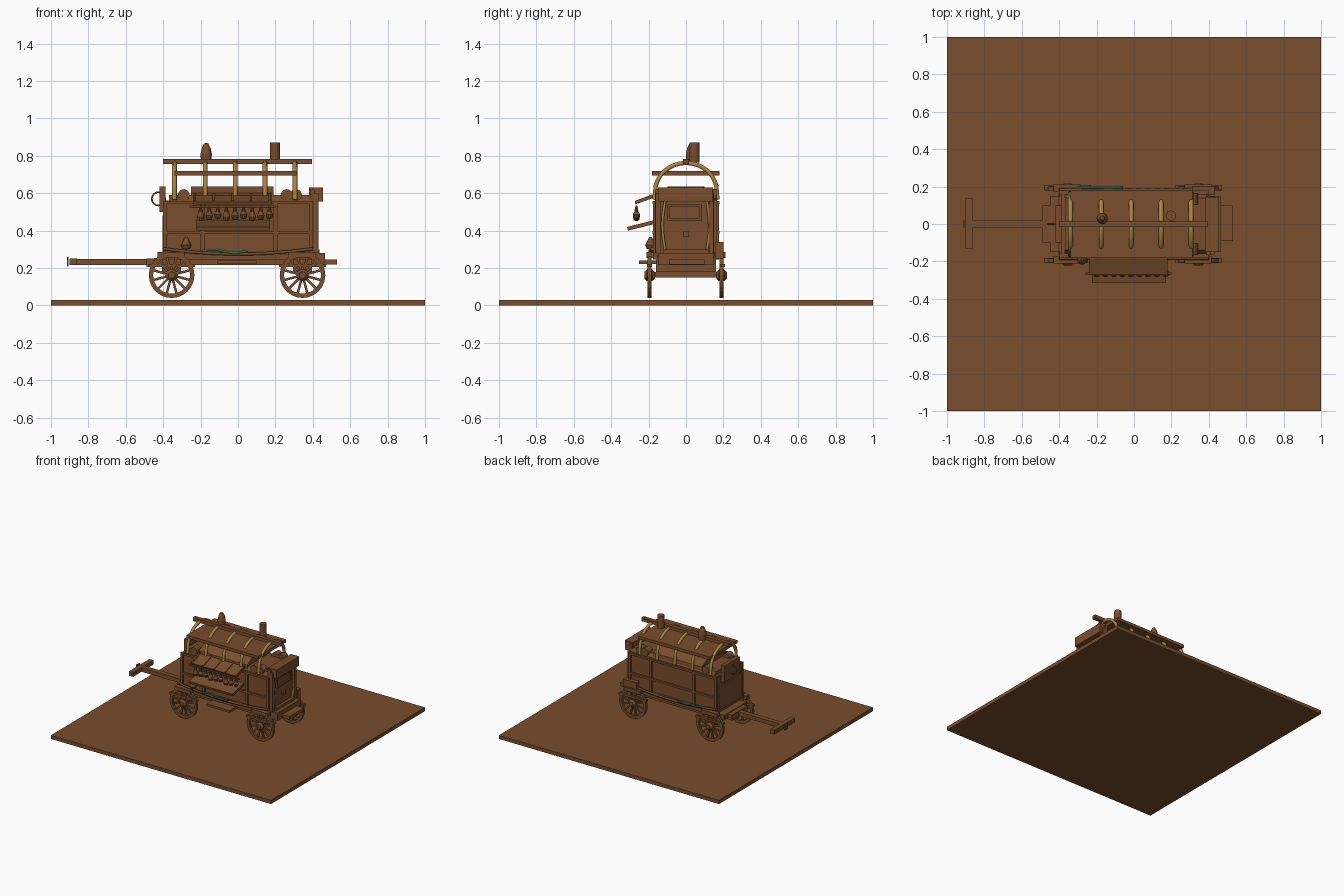
import bpy, bmesh, math
from mathutils import Vector

if "Cube" in bpy.data.objects:
    bpy.data.objects.remove(bpy.data.objects["Cube"])


def material(name, color):
    m = bpy.data.materials.new(name)
    m.diffuse_color = (*color, 1)
    m.use_nodes = True
    m.node_tree.nodes["Principled BSDF"].inputs["Base Color"].default_value = m.diffuse_color
    return m


WOOD = material("brown wood", (0.19, 0.075, 0.027))
GOLD = material("golden wood", (0.42, 0.235, 0.062))
GREEN = material("green cloth", (0.025, 0.25, 0.11))


def finish(name, bm, mat, smooth=False):
    bmesh.ops.recalc_face_normals(bm, faces=bm.faces)
    for f in bm.faces:
        f.smooth = smooth
    me = bpy.data.meshes.new(name)
    bm.to_mesh(me)
    bm.free()
    me.materials.append(mat)
    ob = bpy.data.objects.new(name, me)
    bpy.context.collection.objects.link(ob)
    return ob


def box(name, x, y, z, mat=WOOD, rot=0.0):
    """Box from (min, max) pairs, optionally tilted about x."""
    bm = bmesh.new()
    bmesh.ops.create_cube(bm, size=1)
    for v in bm.verts:
        v.co = Vector((v.co.x * (x[1] - x[0]), v.co.y * (y[1] - y[0]), v.co.z * (z[1] - z[0])))
    ob = finish(name, bm, mat)
    ob.location = (sum(x) / 2, sum(y) / 2, sum(z) / 2)
    ob.rotation_euler.x = rot
    return ob


def lathe(name, profile, loc, mat=WOOD, seg=16, rot=(0, 0, 0)):
    """Spin (radius, height) points about local z."""
    bm = bmesh.new()
    rings = [[bm.verts.new((r * math.cos(2 * math.pi * i / seg), r * math.sin(2 * math.pi * i / seg), h))
              for i in range(seg)] for r, h in profile]
    for a, b in zip(rings, rings[1:]):
        for i in range(seg):
            bm.faces.new((a[i], a[(i + 1) % seg], b[(i + 1) % seg], b[i]))
    bmesh.ops.remove_doubles(bm, verts=bm.verts, dist=1e-5)
    ob = finish(name, bm, mat)
    ob.location, ob.rotation_euler = loc, rot
    return ob


def tube(name, pts, radius, mat=WOOD, cyclic=False):
    """Round bar along a path."""
    cu = bpy.data.curves.new(name, 'CURVE')
    cu.dimensions = '3D'
    cu.bevel_depth, cu.bevel_resolution, cu.use_fill_caps = radius, 1, True
    sp = cu.splines.new('POLY')
    sp.points.add(len(pts) - 1)
    for p, c in zip(sp.points, pts):
        p.co = (*c, 1)
    sp.use_cyclic_u = cyclic
    cu.materials.append(mat)
    ob = bpy.data.objects.new(name, cu)
    bpy.context.collection.objects.link(ob)
    return ob


def extrude_yz(name, profile, x, mat=WOOD):
    """Extrude a (y, z) outline along x."""
    bm = bmesh.new()
    f = bm.faces.new([bm.verts.new((x[0], y, z)) for y, z in profile])
    r = bmesh.ops.extrude_face_region(bm, geom=[f])
    for v in r["geom"]:
        if isinstance(v, bmesh.types.BMVert):
            v.co.x = x[1]
    return finish(name, bm, mat)


def wheel(name, x, y):
    bm = bmesh.new()
    n, w = 24, 0.011
    sec = [(0.122, -w), (0.122, w), (0.099, w), (0.099, -w)]
    rings = [[bm.verts.new((r * math.cos(2 * math.pi * i / n), d, r * math.sin(2 * math.pi * i / n)))
              for r, d in sec] for i in range(n)]
    for i in range(n):
        a, b = rings[i], rings[(i + 1) % n]
        for j in range(4):
            bm.faces.new((a[j], a[(j + 1) % 4], b[(j + 1) % 4], b[j]))
    for k in range(12):
        t = 2 * math.pi * (k + 0.5) / 12
        c = bmesh.ops.create_cube(bm, size=1)["verts"]
        for v in c:
            along, across = 0.062 + v.co.x * 0.08, v.co.z * 0.013
            v.co = Vector((along * math.cos(t) - across * math.sin(t), v.co.y * 0.014,
                           along * math.sin(t) + across * math.cos(t)))
    ob = finish(name, bm, WOOD)
    ob.location = (x, y, 0.162)
    lathe(name + "_hub", [(0, -0.028), (0.018, -0.028), (0.032, -0.014), (0.032, 0.014), (0.018, 0.028), (0, 0.028)],
          (x, y, 0.162), rot=(math.pi / 2, 0, 0))


# ground slab
box("ground_slab", (-1, 1), (-1, 1), (0, 0.03))

# wheels, axles, bolsters
for end, wx in (("left", -0.355), ("right", 0.345)):
    for side, wy in (("front", -0.195), ("back", 0.19)):
        wheel(f"{end}_{side}_wheel", wx, wy)
        s = -1 if wy < 0 else 1
        box(f"{end}_{side}_fender_block", (wx - 0.075, wx + 0.07), (s * 0.192 - 0.02, s * 0.192 + 0.02), (0.255, 0.285))
        box(f"{end}_{side}_guard", (wx - 0.125, wx + 0.125), (s * 0.195 - 0.013, s * 0.195 + 0.013), (0.205, 0.222))
    box(f"{end}_axle", (wx - 0.015, wx + 0.015), (-0.2, 0.2), (0.15, 0.18))
    box(f"{end}_bolster", (wx - 0.05, wx + 0.05), (-0.16, 0.16), (0.18, 0.25))

# chassis, step and tongue
box("chassis", (-0.45, 0.44), (-0.15, 0.15), (0.215, 0.255))
for s in (-1, 1):
    box("chassis_rail", (-0.4, 0.4), (s * 0.165 - 0.012, s * 0.165 + 0.012), (0.245, 0.285))
box("under_step", (-0.11, 0.1), (-0.25, -0.15), (0.222, 0.24))
box("rear_step", (0.46, 0.53), (-0.09, 0.1), (0.22, 0.245))
box("rear_step_beam", (0.4, 0.465), (-0.15, 0.15), (0.215, 0.28))
box("front_beam", (-0.49, -0.445), (-0.1, 0.1), (0.205, 0.25))
box("tongue", (-0.9, -0.44), (-0.02, 0.02), (0.215, 0.248))
box("tongue_crossbar", (-0.9, -0.862), (-0.13, 0.135), (0.215, 0.25))
box("tongue_tip", (-0.915, -0.905), (-0.02, 0.02), (0.207, 0.258))

# wagon body with trim
box("body", (-0.39, 0.39), (-0.165, 0.165), (0.25, 0.56))
for s in (-1, 1):
    for z in (0.39, 0.55):
        box("side_rail", (-0.4, 0.4), (s * 0.17 - 0.008, s * 0.17 + 0.008), (z - 0.008, z + 0.008))
    for x in (-0.39, -0.19, 0.2, 0.39):
        box("side_post", (x - 0.01, x + 0.01), (s * 0.17 - 0.007, s * 0.17 + 0.007), (0.28, 0.55))
extrude_yz("inner_roof", [(-0.155, 0.55), (0.155, 0.55), (0.15, 0.6), (0.09, 0.635), (-0.09, 0.635), (-0.15, 0.6)], (-0.25, 0.19))
extrude_yz("low_roof", [(-0.165, 0.55), (0.165, 0.55), (0.14, 0.59), (-0.14, 0.59)], (-0.37, 0.39))
for x in (-0.29, 0.26, 0.31):
    for s in (-1, 1):
        lathe("bundle", [(0, -0.03), (0.032, -0.03), (0.032, 0.03), (0, 0.03)], (x, s * 0.135, 0.59), seg=12, rot=(math.pi / 2, 0, 0))

# canopy: hoops, flat board and ridge
for x in (-0.34, -0.175, -0.015, 0.145, 0.305):
    arc = [(x, 0.165 * math.cos(math.pi * i / 16), 0.61 + 0.152 * math.sin(math.pi * i / 16)) for i in range(17)]
    tube("hoop", [(x, 0.168, 0.565)] + arc + [(x, -0.168, 0.565)], 0.013, GOLD)
box("canopy_board", (-0.34, 0.312), (-0.183, 0.18), (0.694, 0.718))
box("ridge_beam", (-0.4, 0.395), (-0.016, 0.016), (0.755, 0.783))
lathe("dome_finial", [(0, 0.76), (0.028, 0.76), (0.03, 0.81), (0.024, 0.84), (0.012, 0.865), (0, 0.87)], (-0.17, 0.03, 0))
lathe("chimney", [(0, 0.765), (0.027, 0.765), (0.027, 0.87), (0, 0.87)], (0.197, 0.045, 0))

# serving side: awning, shelf, hanging pots
box("awning", (-0.24, 0.18), (-0.275, -0.16), (0.56, 0.572), rot=math.radians(20))
for i in range(5):
    x = -0.23 + i * 0.1
    box("awning_slat", (x - 0.006, x + 0.006), (-0.275, -0.16), (0.567, 0.579), rot=math.radians(20))
box("shelf", (-0.225, 0.17), (-0.315, -0.165), (0.418, 0.438), rot=math.radians(14))
tube("hanging_rail", [(-0.26, -0.265, 0.53), (0.2, -0.265, 0.53)], 0.006)
for i in range(9):
    x, h = -0.2 + i * 0.046, 0.006 * (i % 3)
    lathe("hanging_pot", [(0, 0.45 + h), (0.015, 0.455 + h), (0.02, 0.475 + h), (0.012, 0.5), (0.006, 0.53), (0, 0.53)],
          (x, -0.265, 0), seg=10)
lathe("side_jug", [(0, 0.3), (0.02, 0.303), (0.028, 0.322), (0.018, 0.342), (0.007, 0.365), (0, 0.365)], (-0.277, -0.19, 0), seg=12)

# swagged rope and cloth streamers
for s in (-1, 1):
    tube("swag_rope", [(-0.4 + 0.05 * i, s * 0.183, 0.275 + 0.028 * (abs(i - 8) / 8) ** 2) for i in range(17)], 0.009)
for s, x0 in ((-1, -0.19), (1, -0.3)):
    tube("cloth_streamer", [(x0 + 0.02 * i, s * 0.194, 0.29 + 0.008 * math.sin(i * 0.55)) for i in range(13)], 0.006, GREEN)

# right end: door wall, window, posts and lamp
box("end_wall", (0.385, 0.41), (-0.165, 0.15), (0.28, 0.62))
box("end_header", (0.38, 0.455), (-0.15, 0.145), (0.555, 0.63))
for y in (-0.15, 0.135):
    box("end_post", (0.4, 0.43), (y - 0.013, y + 0.013), (0.28, 0.6))
for s in (-1, 1):
    tube("end_curtain", [(0.418, s * (0.112 + 0.014 * math.sin(math.pi * i / 8)), 0.3 + 0.032 * i) for i in range(9)], 0.008, GOLD)
for y in ((-0.1, -0.088), (0.073, 0.085)):
    box("window_side", (0.405, 0.425), y, (0.455, 0.54))
for z in ((0.455, 0.467), (0.528, 0.54)):
    box("window_frame", (0.405, 0.428), (-0.1, 0.085), z)
box("window_pane", (0.405, 0.415), (-0.09, 0.075), (0.465, 0.53))
box("door_latch", (0.405, 0.425), (-0.015, 0.015), (0.365, 0.395))
box("end_side_box", (0.31, 0.43), (0.155, 0.2), (0.25, 0.34))
box("end_panel", (0.41, 0.435), (-0.12, 0.12), (0.28, 0.3))

# left end: raised box and ring handle
box("left_box", (-0.42, -0.388), (-0.1, 0.1), (0.5, 0.635))
box("left_panel", (-0.403, -0.385), (-0.15, 0.15), (0.28, 0.48))
tube("ring_handle", [(-0.425 + 0.036 * math.cos(math.pi * i / 8), 0, 0.57 + 0.036 * math.sin(math.pi * i / 8))
                     for i in range(16)], 0.005, cyclic=True)
